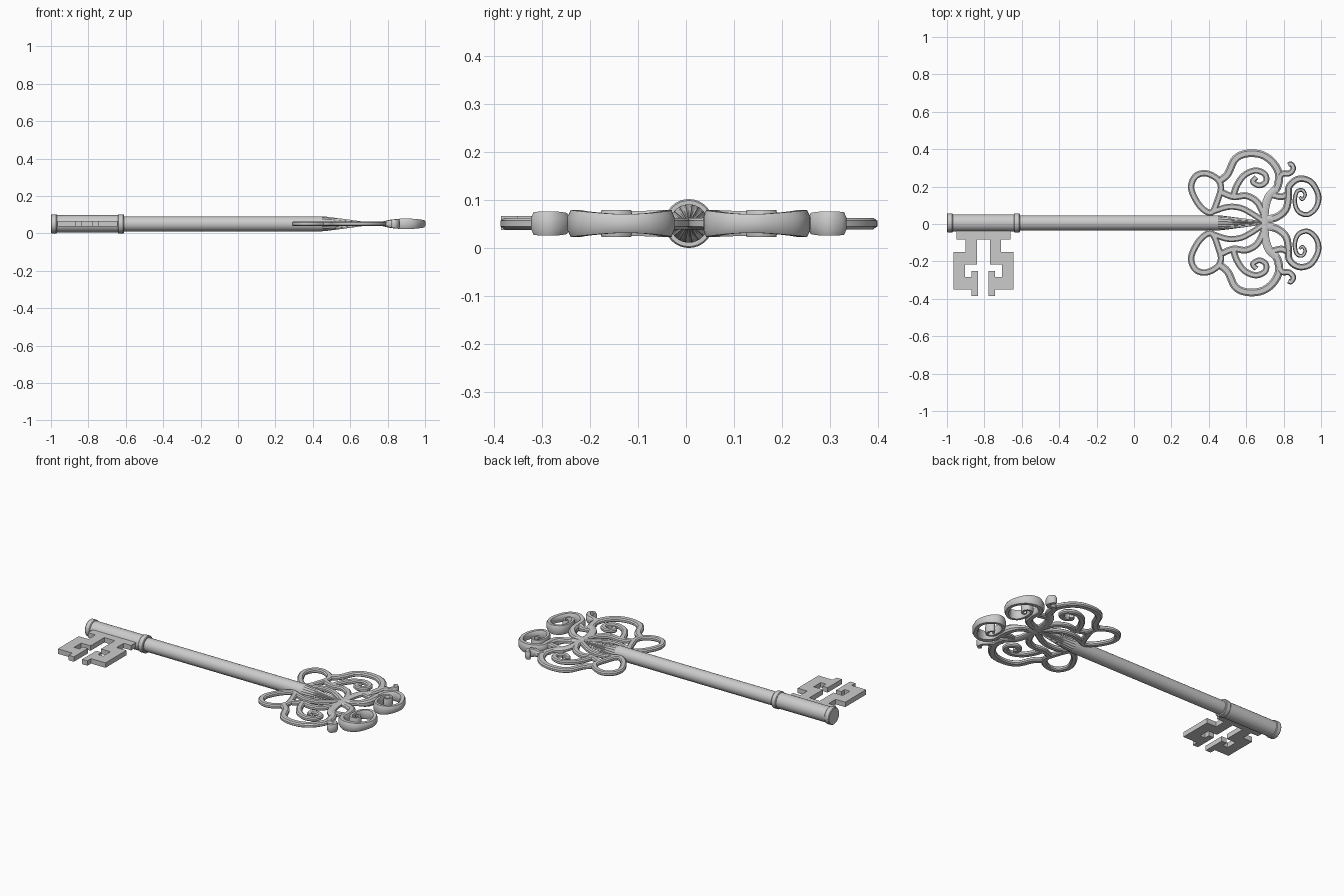
import bpy, bmesh, math
from mathutils import Vector

AXIS_Y, AXIS_Z = 0.006, 0.051

cube = bpy.data.objects.get("Cube")
if cube:
    bpy.data.objects.remove(cube, do_unlink=True)

grey = bpy.data.materials.new("plain_grey")
grey.use_nodes = True
colour = (0.6, 0.6, 0.6, 1)
grey.diffuse_color = colour
grey.node_tree.nodes["Principled BSDF"].inputs["Base Color"].default_value = colour


def finish(bm, name, smooth=True):
    """Turn a bmesh into a named object placed on the shaft axis."""
    bmesh.ops.recalc_face_normals(bm, faces=bm.faces)
    mesh = bpy.data.meshes.new(name)
    bm.to_mesh(mesh)
    bm.free()
    mesh.materials.append(grey)
    obj = bpy.data.objects.new(name, mesh)
    obj.location = (0, AXIS_Y, AXIS_Z)
    bpy.context.collection.objects.link(obj)
    if smooth:
        bpy.ops.object.select_all(action="DESELECT")
        obj.select_set(True)
        bpy.context.view_layer.objects.active = obj
        bpy.ops.object.shade_smooth_by_angle(angle=math.radians(35))
    return obj


def skin(bm, rings, closed=False):
    """Join successive rings of points with quads and cap open ends."""
    loops = [[bm.verts.new(p) for p in ring] for ring in rings]
    n = len(loops[0])
    pairs = list(zip(loops, loops[1:]))
    if closed:
        pairs.append((loops[-1], loops[0]))
    for a, b in pairs:
        for i in range(n):
            j = (i + 1) % n
            bm.faces.new((a[i], a[j], b[j], b[i]))
    if not closed:
        bm.faces.new(loops[0])
        bm.faces.new(loops[-1])


def turned(name, profile, sides=32, flute=0.0):
    """Lathe an (x, radius) profile round the shaft; flute notches every other edge."""
    bm = bmesh.new()
    rings = []
    for x, r, depth in [(x, r, flute if k else 0) for k, (x, r) in enumerate(profile)]:
        ring = []
        for i in range(sides):
            a = math.tau * i / sides
            rr = r * (1 - depth * (i % 2))
            ring.append((x, rr * math.cos(a), rr * math.sin(a)))
        rings.append(ring)
    skin(bm, rings)
    return finish(bm, name)


def spline(pts, closed, steps=7):
    """Catmull-Rom samples through the plan points."""
    pts = [Vector(p) for p in pts]
    n = len(pts)
    get = (lambda i: pts[i % n]) if closed else (lambda i: pts[max(0, min(n - 1, i))])
    out = []
    for i in range(n if closed else n - 1):
        a, b, c, d = (get(i + k) for k in (-1, 0, 1, 2))
        for s in range(steps):
            t = s / steps
            out.append(0.5 * (2 * b + (c - a) * t + (2 * a - 5 * b + 4 * c - d) * t * t
                              + (3 * b - a - 3 * c + d) * t ** 3))
    if not closed:
        out.append(pts[-1])
    return out


def scroll(name, pts, start, end=None, closed=False):
    """Sweep a rounded flat bar along a plan path, mirrored across the shaft."""
    end = start if end is None else end
    path = spline(pts, closed)
    n = len(path)
    section = [(1, -.5), (1, .5), (.6, 1), (-.6, 1), (-1, .5), (-1, -.5), (-.6, -1), (.6, -1)]
    rings = []
    for i, p in enumerate(path):
        nxt = path[(i + 1) % n] if closed else path[min(i + 1, n - 1)]
        prv = path[i - 1] if closed else path[max(i - 1, 0)]
        t = (nxt - prv).normalized()
        w = start + (end - start) * i / n
        # the bow swells in thickness towards its far end
        h = 0.012 + 0.016 * max(0, 1 - ((p.x - 0.9) / 0.12) ** 2)
        rings.append([(p.x - t.y * w * u, p.y + t.x * w * u, h * v) for u, v in section])
    bm = bmesh.new()
    skin(bm, rings, closed)
    obj = finish(bm, name)
    obj.modifiers.new("mirror", "MIRROR").use_axis = (False, True, False)
    return obj


# Shaft, barrel and collars
turned("shaft", [(-.62, .04), (.45, .04)])
turned("barrel", [(-.98, .046), (-.62, .046)])
turned("end_collar", [(-1, .048), (-.996, .051), (-.972, .051), (-.968, .048)])
turned("inner_collar", [(-.642, .048), (-.638, .051), (-.614, .051), (-.61, .048)])
turned("fluted_tip", [(.45, .04), (.47, .039), (.6, .022), (.69, .009)], 36, .14)

# Bit: half outline mirrored about its middle
half = [(.145, -.03), (.145, -.09), (.095, -.09), (.095, -.157), (.16, -.157), (.16, -.357),
        (.063, -.357), (.063, -.392), (.028, -.392), (.028, -.257), (.063, -.257),
        (.063, -.29), (.098, -.29), (.098, -.222), (.035, -.222), (.035, -.09)]
outline = half + [(-u, y) for u, y in reversed(half)]
bm = bmesh.new()
face = bm.faces.new([bm.verts.new((-.805 + u, y, -.014)) for u, y in outline])
top = bmesh.ops.extrude_face_region(bm, geom=[face])["geom"]
bmesh.ops.translate(bm, vec=(0, 0, .03), verts=[g for g in top if isinstance(g, bmesh.types.BMVert)])
finish(bm, "bit", smooth=False)

# Bow scrolls, one side each
scroll("side_loop", [(.305, .19), (.33, .25), (.385, .265), (.445, .235), (.465, .19),
                     (.45, .13), (.42, .06), (.38, .065), (.335, .115)], .017, closed=True)
scroll("large_lobe", [(.45, .22), (.5, .26), (.54, .34), (.6, .37), (.68, .365), (.74, .325),
                      (.775, .26), (.765, .19), (.72, .14), (.7, .07), (.7, 0)], .02, .022)
scroll("upper_branch", [(.455, .17), (.53, .14), (.6, .145), (.66, .11), (.7, .03)], .018)
scroll("lower_branch", [(.42, .06), (.5, .085), (.57, .08), (.63, .05), (.69, .01)], .016)
scroll("inner_spiral", [(.53, .14), (.55, .2), (.59, .255), (.65, .28), (.7, .26), (.705, .22),
                        (.67, .2), (.635, .22), (.655, .245)], .018, .014)
scroll("small_hook", [(.765, .21), (.79, .26), (.83, .265), (.852, .29), (.84, .315),
                      (.825, .31)], .018, .012)
scroll("far_curl", [(.69, .015), (.76, .03), (.81, .07), (.825, .13), (.83, .195), (.88, .235),
                    (.945, .22), (.985, .15), (.975, .085), (.93, .045), (.88, .06), (.86, .11),
                    (.87, .165), (.9, .175), (.915, .15), (.9, .125), (.885, .14)], .022, .007)
scroll("far_link", [(.74, .15), (.79, .14), (.83, .16)], .018)
